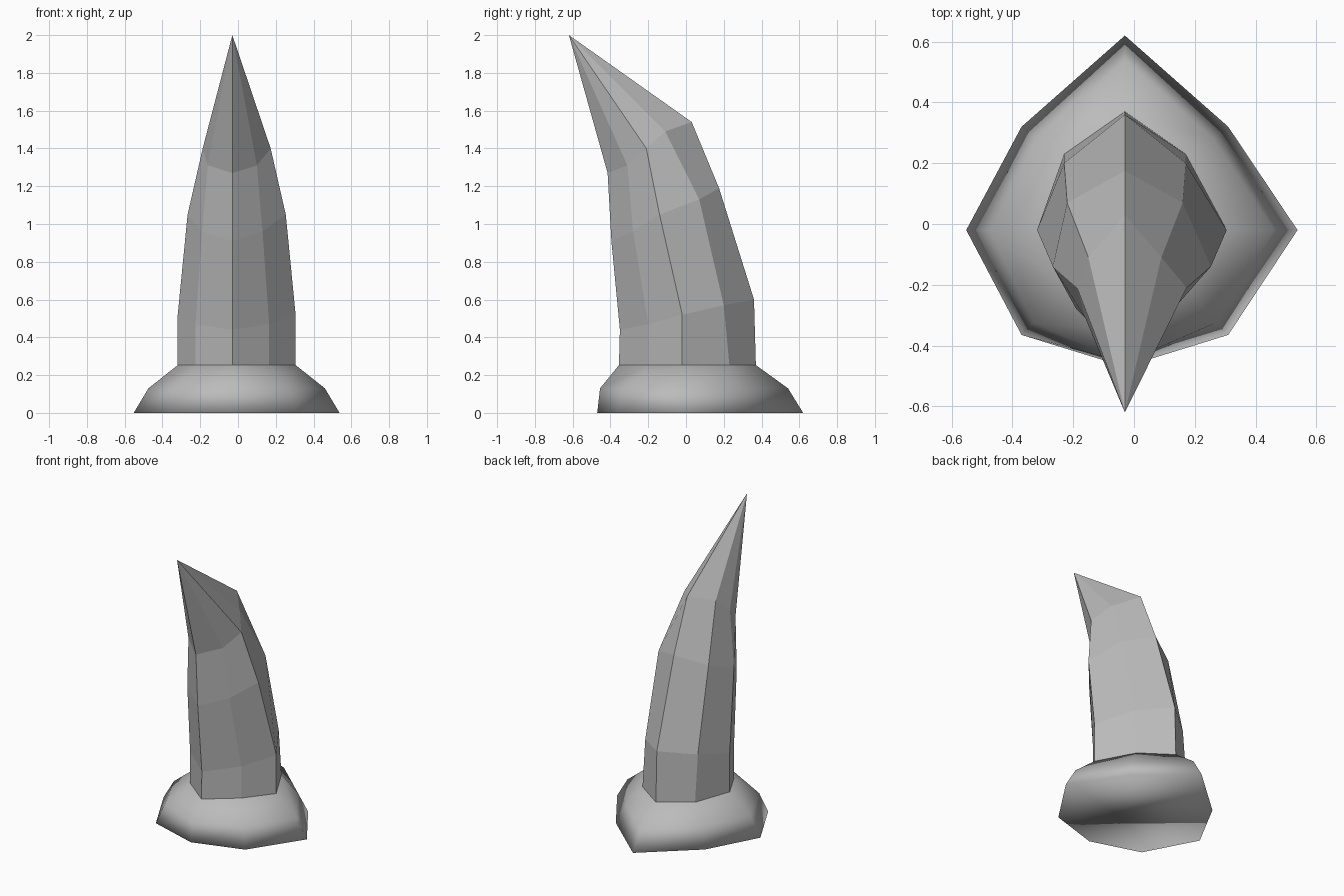
import bpy
import bmesh

cube = bpy.data.objects.get("Cube")
if cube:
    bpy.data.objects.remove(cube, do_unlink=True)

# Single bone grey
grey = bpy.data.materials.new("bone grey")
grey.use_nodes = True
colour = (0.5, 0.5, 0.5, 1)
grey.diffuse_color = colour
grey.node_tree.nodes["Principled BSDF"].inputs["Base Color"].default_value = colour

MID = -0.03  # x of the front and back ridges


def octagon(half):
    """Five points (x offset, y, z) from front to back, mirrored to eight."""
    side = [(MID + x if i != 2 else x - 0.007, y, z) for i, (x, y, z) in enumerate(half)]
    other = [(MID - x if i != 2 else -x - 0.007, y, z) for i, (x, y, z) in enumerate(half)]
    return side + other[3:0:-1]


def loft(name, halves, tip=None, smooth=False):
    """Skin a stack of eight-sided rings, ending in a cap or a point."""
    bm = bmesh.new()
    rings = [[bm.verts.new(p) for p in octagon(h)] for h in halves]
    for low, high in zip(rings, rings[1:]):
        for i in range(8):
            j = (i + 1) % 8
            bm.faces.new((low[i], low[j], high[j], high[i]))
    bm.faces.new(rings[0][::-1])
    last = rings[-1]
    if tip:
        point = bm.verts.new(tip)
        for i in range(8):
            bm.faces.new((last[i], last[(i + 1) % 8], point))
    else:
        bm.faces.new(last)
    bmesh.ops.recalc_face_normals(bm, faces=bm.faces)
    for face in bm.faces:
        face.smooth = smooth
    mesh = bpy.data.meshes.new(name)
    bm.to_mesh(mesh)
    bm.free()
    mesh.materials.append(grey)
    obj = bpy.data.objects.new(name, mesh)
    bpy.context.collection.objects.link(obj)
    return obj


# Flared, softly shaded root
root = [(0, -0.355), (0.195, -0.2), (0.312, -0.02), (0.2, 0.23), (0, 0.37)]
loft("claw_root", [
    [(0, -0.47, 0), (0.34, -0.365, 0), (0.545, -0.02, 0), (0.34, 0.32, 0), (0, 0.62, 0)],
    [(0, -0.455, 0.13), (0.3, -0.325, 0.13), (0.467, -0.02, 0.13),
     (0.29, 0.28, 0.13), (0, 0.54, 0.13)],
    [(x, y, 0.253) for x, y in root],
], smooth=True)

# Faceted claw with rings that tilt forward and curl to a point
loft("claw_horn", [
    [(x, y, 0.25) for x, y in root],
    [(0, -0.35, 0.44), (0.195, -0.2, 0.47), (0.312, -0.02, 0.52),
     (0.2, 0.2, 0.57), (0, 0.36, 0.6)],
    [(0, -0.395, 0.91), (0.16, -0.28, 0.96), (0.26, -0.14, 1.05),
     (0.19, 0.07, 1.13), (0, 0.175, 1.19)],
    [(0, -0.415, 1.27), (0.13, -0.31, 1.31), (0.18, -0.21, 1.4),
     (0.12, -0.11, 1.49), (0, 0.03, 1.54)],
], tip=(MID, -0.62, 2))
